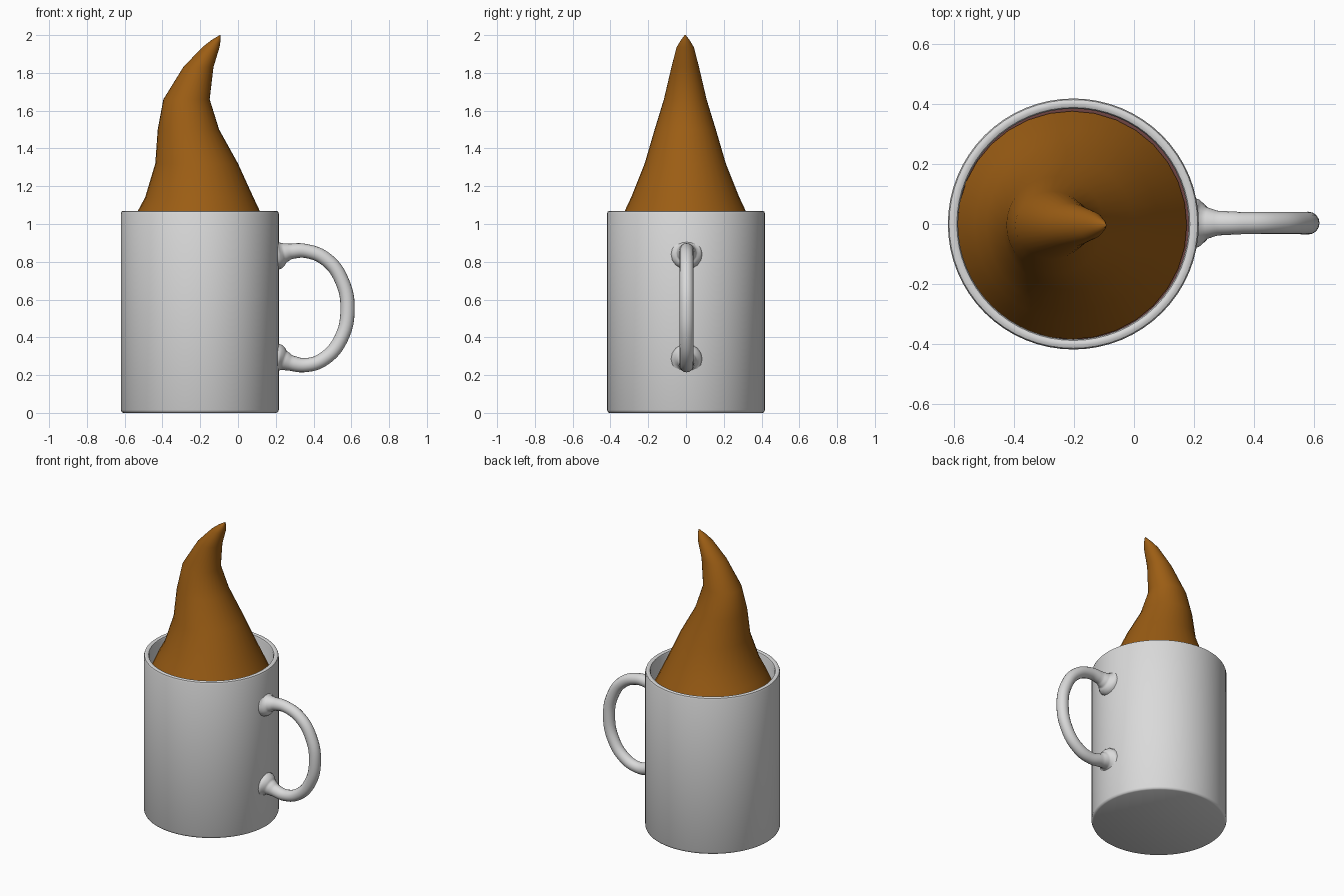
import bpy, bmesh
from math import sin, cos, tau

cube = bpy.data.objects.get("Cube")
if cube:
    bpy.data.objects.remove(cube)

MUG_X = -0.202


def material(name, rgb):
    m = bpy.data.materials.new(name)
    m.use_nodes = True
    m.diffuse_color = (*rgb, 1)
    bsdf = next(n for n in m.node_tree.nodes if n.type == 'BSDF_PRINCIPLED')
    bsdf.inputs["Base Color"].default_value = (*rgb, 1)
    return m


white = material("ceramic white", (0.7, 0.7, 0.7))
brown = material("caramel brown", (0.33, 0.11, 0.007))
dark = material("dark liquid", (0.16, 0.06, 0.055))


def finish(name, mesh, mat, angle=0.7):
    obj = bpy.data.objects.new(name, mesh)
    bpy.context.collection.objects.link(obj)
    mesh.materials.clear()
    mesh.materials.append(mat)
    bpy.ops.object.select_all(action='DESELECT')
    obj.select_set(True)
    bpy.context.view_layer.objects.active = obj
    bpy.ops.object.shade_smooth_by_angle(angle=angle)
    return obj


def loft(name, rings, mat, sides, angle=0.7):
    """Skin stacked ellipses (centre x, centre y, half x, half y, z), capped."""
    bm = bmesh.new()
    loops = [[bm.verts.new((cx + rx * cos(tau * i / sides),
                            cy + ry * sin(tau * i / sides), z))
              for i in range(sides)] for cx, cy, rx, ry, z in rings]
    for a, b in zip(loops, loops[1:]):
        for i in range(sides):
            j = (i + 1) % sides
            bm.faces.new((a[i], a[j], b[j], b[i]))
    bm.faces.new(loops[0][::-1])
    bm.faces.new(loops[-1])
    bmesh.ops.recalc_face_normals(bm, faces=bm.faces)
    mesh = bpy.data.meshes.new(name)
    bm.to_mesh(mesh)
    bm.free()
    return finish(name, mesh, mat, angle)


# Mug: outer wall, rounded rim, inner wall and floor
profile = [(0.405, 0), (0.413, 0.004), (0.418, 0.015), (0.418, 1.055),
           (0.414, 1.066), (0.406, 1.07), (0.396, 1.07), (0.388, 1.066),
           (0.384, 1.055), (0.384, 0.06), (0.37, 0.04)]
loft("mug", [(MUG_X, 0, r, r, z) for r, z in profile], white, 64)

# Liquid surface inside the mug
loft("liquid", [(MUG_X, 0, 0.386, 0.386, z) for z in (0.9, 0.925)], dark, 64)

# Swirled peak: left edge, right edge, half depth and height of each ring
peak = [(-0.588, 0.176, 0.38, 0.94), (-0.53, 0.115, 0.32, 1.07),
        (-0.492, 0.082, 0.287, 1.14), (-0.438, 0.0, 0.215, 1.32),
        (-0.425, -0.1, 0.162, 1.5), (-0.395, -0.15, 0.113, 1.66),
        (-0.29, -0.13, 0.073, 1.83), (-0.19, -0.098, 0.046, 1.935),
        (-0.143, -0.092, 0.024, 1.972), (-0.097, -0.092, 0.003, 2.0)]
loft("swirl_peak", [((a + b) / 2, -0.004, (b - a) / 2, h, z)
                    for a, b, h, z in peak], brown, 32, 1.2)

# Handle: x, z and tube radius along the loop, flared where it meets the mug
path = [(0.195, 0.84, 0.088), (0.218, 0.841, 0.078), (0.242, 0.847, 0.053),
        (0.28, 0.855, 0.041), (0.36, 0.857, 0.037), (0.47, 0.81, 0.037),
        (0.55, 0.7, 0.037), (0.58, 0.55, 0.038), (0.544, 0.39, 0.037),
        (0.455, 0.286, 0.037), (0.36, 0.253, 0.037), (0.28, 0.264, 0.041),
        (0.242, 0.277, 0.053), (0.218, 0.284, 0.078), (0.195, 0.285, 0.088)]
curve = bpy.data.curves.new("handle_path", 'CURVE')
curve.dimensions = '3D'
curve.bevel_depth = 1
curve.bevel_resolution = 6
curve.resolution_u = 6
curve.use_fill_caps = True
spline = curve.splines.new('BEZIER')
spline.bezier_points.add(len(path) - 1)
for p, (x, z, r) in zip(spline.bezier_points, path):
    p.co = (x, 0.003, z)
    p.radius = r
    p.handle_left_type = p.handle_right_type = 'AUTO'
helper = bpy.data.objects.new("handle_path", curve)
bpy.context.collection.objects.link(helper)
bpy.context.view_layer.update()
graph = bpy.context.evaluated_depsgraph_get()
tube = bpy.data.meshes.new_from_object(helper.evaluated_get(graph))
bpy.data.objects.remove(helper)
finish("handle", tube, white)
